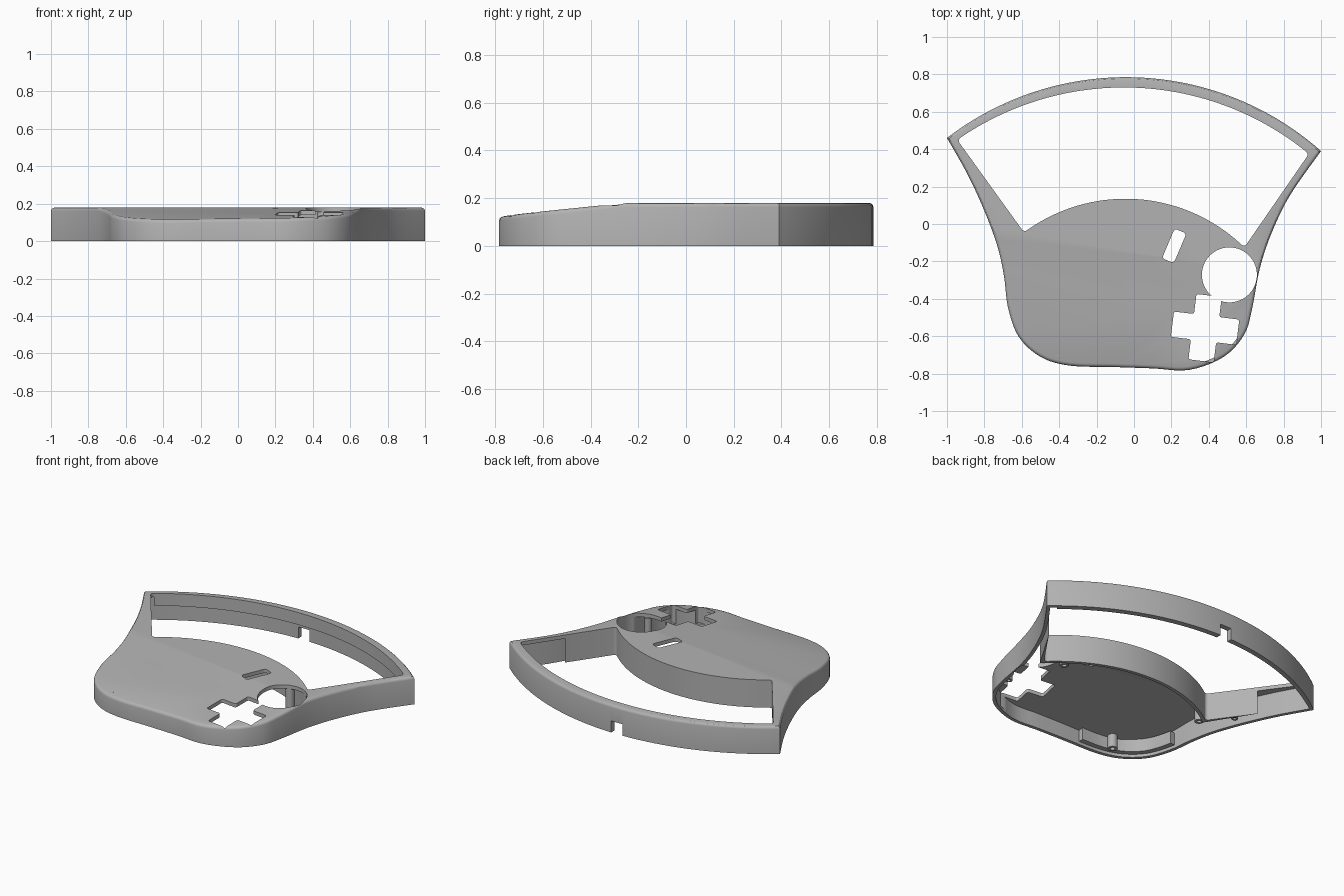
import bpy, bmesh, math
from mathutils import Vector

if "Cube" in bpy.data.objects:
    bpy.data.objects.remove(bpy.data.objects["Cube"])

TOP, SLOPE, WALL, SKIN = 0.18, 0.10, 0.022, 0.024
grey = bpy.data.materials.new("plain_grey")
grey.diffuse_color = (0.45, 0.45, 0.45, 1)
grey.use_nodes = True
grey.node_tree.nodes["Principled BSDF"].inputs["Base Color"].default_value = grey.diffuse_color


def arc(a, m, b, n):
    """Points on the circle through a, m, b."""
    (ax, ay), (mx, my), (bx, by) = a, m, b
    d = 2 * (ax * (my - by) + mx * (by - ay) + bx * (ay - my))
    A, M, B = ax * ax + ay * ay, mx * mx + my * my, bx * bx + by * by
    cx = (A * (my - by) + M * (by - ay) + B * (ay - my)) / d
    cy = (A * (bx - mx) + M * (ax - bx) + B * (mx - ax)) / d
    r, t0, t1 = math.hypot(ax - cx, ay - cy), math.atan2(ay - cy, ax - cx), math.atan2(by - cy, bx - cx)
    return [(cx + r * math.cos(t0 + (t1 - t0) * i / n), cy + r * math.sin(t0 + (t1 - t0) * i / n))
            for i in range(n + 1)]


def spline(pts, n):
    """Catmull-Rom curve through the points."""
    p = [Vector(q) for q in [pts[0]] + pts + [pts[-1]]]
    out = []
    for i in range(1, len(p) - 2):
        a, b, c, d = p[i - 1:i + 3]
        for k in range(n):
            t = k / n
            out.append(tuple(0.5 * (2 * b + (c - a) * t + (2 * a - 5 * b + 4 * c - d) * t * t
                                    + (3 * b - a - 3 * c + d) * t ** 3)))
    return out + [tuple(p[-1])]


def inset(pts, d):
    """Mitred inset of a counter-clockwise outline (negative d grows it)."""
    out = []
    for i, q in enumerate(pts):
        a, b, c = Vector(pts[i - 1]), Vector(q), Vector(pts[(i + 1) % len(pts)])
        u, v = (b - a).normalized(), (c - b).normalized()
        n1, n2 = Vector((-u.y, u.x)), Vector((-v.y, v.x))
        out.append(tuple(b + (n1 + n2) * d / max(0.3, 1 + n1.dot(n2))))
    return out


def prism(name, pts, z0, z1, corner=0, drop=None, edge=0):
    """Extruded outline; may round upright corners, slope the front and round the top edge."""
    bm = bmesh.new()
    f = bm.faces.new([bm.verts.new((x, y, z0)) for x, y in pts])
    ext = bmesh.ops.extrude_face_region(bm, geom=[f])["geom"]
    bmesh.ops.translate(bm, vec=(0, 0, z1 - z0), verts=[g for g in ext if isinstance(g, bmesh.types.BMVert)])
    bmesh.ops.recalc_face_normals(bm, faces=bm.faces)
    if corner:
        es = [e for e in bm.edges if abs(e.verts[0].co.z - e.verts[1].co.z) > 0.01 and e.calc_face_angle(0) > 0.6]
        bmesh.ops.bevel(bm, geom=es, offset=corner, segments=4, profile=0.5, affect='EDGES')
    if drop is not None:
        cut = bmesh.ops.bisect_plane(bm, geom=bm.verts[:] + bm.edges[:] + bm.faces[:], clear_outer=True,
                                     plane_co=(0.65, -0.25, TOP - drop),
                                     plane_no=Vector((-0.146 * SLOPE, -0.989 * SLOPE, 1)).normalized())
        bmesh.ops.holes_fill(bm, edges=[e for e in bm.edges if e.is_boundary], sides=0)
        bmesh.ops.recalc_face_normals(bm, faces=bm.faces)
    if edge:
        bm.normal_update()
        es = [e for e in bm.edges if len(e.link_faces) == 2
              and max(g.normal.z for g in e.link_faces) > 0.9
              and abs(min(g.normal.z for g in e.link_faces)) < 0.3]
        bmesh.ops.bevel(bm, geom=es, offset=edge, segments=3, profile=0.5, affect='EDGES', clamp_overlap=False)
    me = bpy.data.meshes.new(name)
    bm.to_mesh(me)
    bm.free()
    ob = bpy.data.objects.new(name, me)
    bpy.context.collection.objects.link(ob)
    me.materials.append(grey)
    return ob


def cut(ob, cutter):
    """Subtract the cutter and remove it."""
    m = ob.modifiers.new("cut", 'BOOLEAN')
    m.operation, m.solver, m.object = 'DIFFERENCE', 'EXACT', cutter
    bpy.context.view_layer.objects.active = ob
    bpy.ops.object.modifier_apply(modifier=m.name)
    bpy.data.objects.remove(cutter)


def circle(x, y, r, n):
    return [(x + r * math.cos(2 * math.pi * i / n), y + r * math.sin(2 * math.pi * i / n)) for i in range(n)]


def turned(pts, x, y, deg):
    c, s = math.cos(math.radians(deg)), math.sin(math.radians(deg))
    return [(x + c * a - s * b, y + s * a + c * b) for a, b in pts]


# Outlines: body side and front curve, rear arc, and the fan-shaped opening
side = spline([(-1, .46), (-.89, .265), (-.8, .07), (-.73, -.12), (-.695, -.28), (-.673, -.45), (-.615, -.605),
               (-.5, -.71), (-.345, -.757), (-.1, -.765), (.1, -.772), (.295, -.78), (.48, -.71), (.59, -.59),
               (.632, -.45), (.672, -.24), (.735, -.05), (.835, .155), (1, .39)], 5)
outline = side + arc((1, .39), (-.05, .785), (-1, .46), 48)[1:-1]
front_arc = arc((-.588, -.045), (-.05, .135), (.59, -.125), 36)
rear_arc = arc((.935, .375), (-.05, .73), (-.945, .45), 48)
opening = front_arc + rear_arc

# Hollow shell with a sloped front deck
shell = prism("shell", outline, 0, TOP, drop=0, edge=0.018)
cavity = prism("cavity", inset(outline, WALL), -0.05, TOP - SKIN, drop=SKIN)
grown = inset(opening, -WALL)
n = len(front_arc)
keep = grown[:n] + [(x, y + 0.08) for x, y in grown[n:]]
cut(cavity, prism("keep_wall", keep, -0.1, 0.3))
cut(shell, cavity)
cut(shell, prism("opening_cutter", opening, -0.1, 0.3, corner=0.02))
# Thinner lower half of the rear band
cut(shell, prism("step_cutter", [(x, y + 0.02) for x, y in opening], -0.1, 0.1))

# Deck cut-outs: round hole, cross and slot, plus the cable notch at the back
cut(shell, prism("round_cutter", circle(.51, -.272, .147, 64), -0.1, 0.3))
w, l = .068, .176
cross = [(w, -l), (w, -w), (l, -w), (l, w), (w, w), (w, l), (-w, l), (-w, w), (-l, w), (-l, -w), (-w, -w), (-w, -l)]
cut(shell, prism("cross_cutter", turned(cross, .38, -.557, -7), 0.02, 0.3, corner=0.012))
slot = [(-.034, -.086), (.034, -.086), (.034, .086), (-.034, .086)]
cut(shell, prism("slot_cutter", turned(slot, .215, -.117, -23), 0.02, 0.3, corner=0.016))
cut(shell, prism("notch_cutter", [(-.09, .68), (-.01, .68), (-.01, .85), (-.09, .85)], -0.1, 0.075))

# Thick rib inside the front left corner
first, last = 24, 44
rib_out, rib_in = inset(outline, 0.012)[first:last], inset(outline, 0.055)[first:last]
parts = [shell, prism("corner_rib", rib_out + rib_in[::-1], 0.02, 0.103)]

# Screw bosses under the deck
for i, (x, y, r) in enumerate([(-.40, -.675, .03), (.588, -.45, .022), (.45, -.105, .027),
                               (-.585, -.1, .027), (-.725, .06, .02)]):
    boss = prism("screw_boss_%d" % (i + 1), circle(x, y, r, 24), 0.015, 0.12 if y < -.4 else 0.165)
    cut(boss, prism("screw_hole", circle(x, y, r * 0.5, 16), -0.1, 0.09))
    parts.append(boss)

# Smooth the curved walls, keep the hard edges
bpy.ops.object.select_all(action='DESELECT')
for ob in parts:
    ob.select_set(True)
bpy.context.view_layer.objects.active = shell
bpy.ops.object.shade_smooth_by_angle(angle=math.radians(30))
